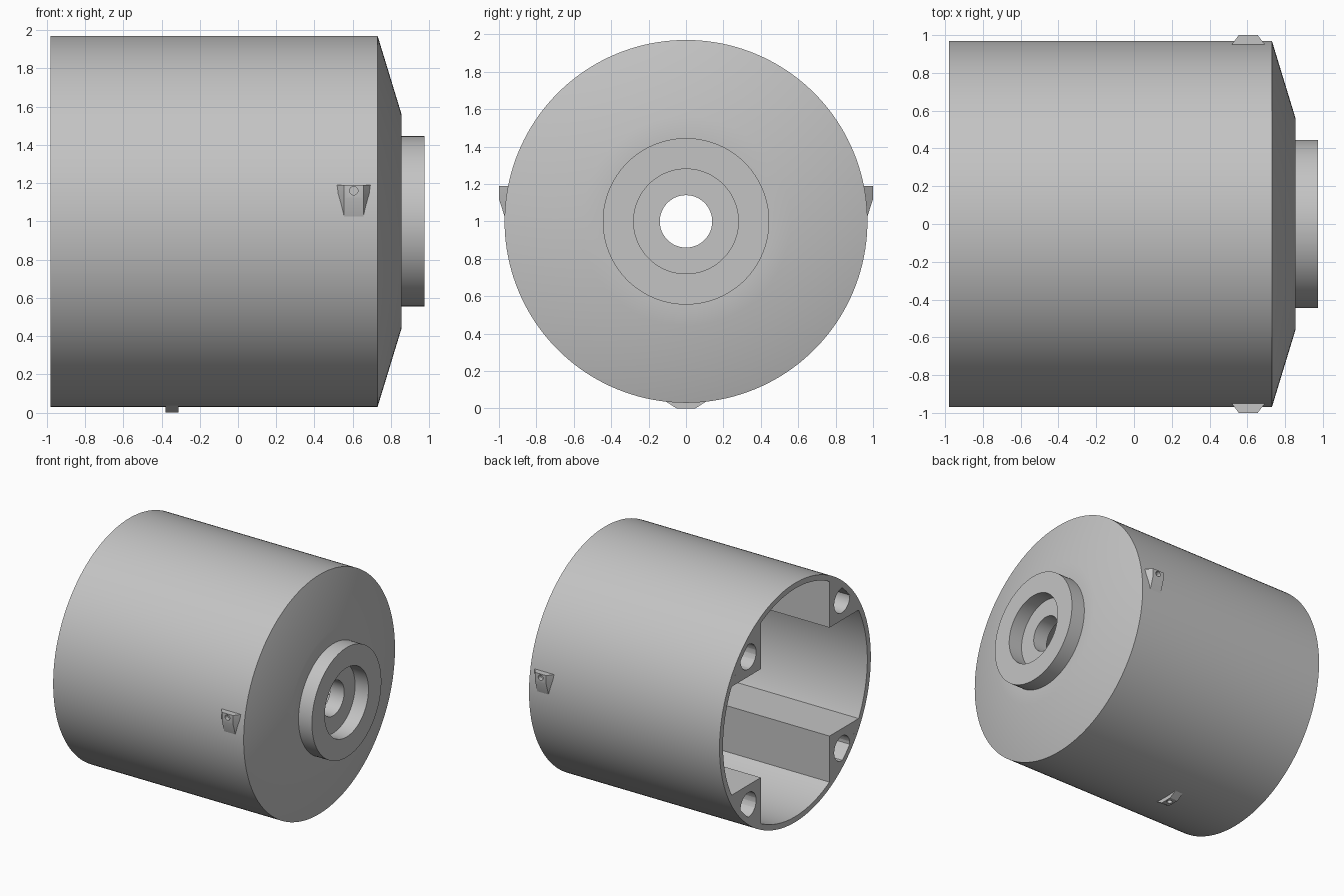
import bpy, bmesh
from math import pi, cos, sin, asin, radians
from mathutils import Matrix, Vector

if "Cube" in bpy.data.objects:
    bpy.data.objects.remove(bpy.data.objects["Cube"], do_unlink=True)

grey = bpy.data.materials.new("plain grey")
grey.use_nodes = True
grey.diffuse_color = (0.55, 0.55, 0.55, 1)
grey.node_tree.nodes["Principled BSDF"].inputs["Base Color"].default_value = grey.diffuse_color

CENTRE = Vector((0, 0, 1))
BACK, SHOULDER, NOSE, TIP = -0.98, 0.73, 0.855, 0.975
OUTER, INNER, POST = 0.97, 0.925, 0.44
SEGMENTS = 160


def finish(name, bm, smooth=True):
    bmesh.ops.recalc_face_normals(bm, faces=bm.faces)
    mesh = bpy.data.meshes.new(name)
    bm.to_mesh(mesh)
    bm.free()
    mesh.materials.append(grey)
    ob = bpy.data.objects.new(name, mesh)
    bpy.context.collection.objects.link(ob)
    if smooth:
        shade(ob)
    return ob


def activate(ob):
    bpy.ops.object.select_all(action='DESELECT')
    ob.select_set(True)
    bpy.context.view_layer.objects.active = ob


def shade(ob):
    activate(ob)
    bpy.ops.object.shade_smooth_by_angle(angle=radians(30))


def prism(points, offset):
    """Extrude a flat outline along an offset vector."""
    bm = bmesh.new()
    face = bm.faces.new([bm.verts.new(p) for p in points])
    out = bmesh.ops.extrude_face_region(bm, geom=[face], use_keep_orig=True)
    moved = [g for g in out["geom"] if isinstance(g, bmesh.types.BMVert)]
    bmesh.ops.translate(bm, verts=moved, vec=offset)
    return bm


def drill(ob, centre, axis, radius, depth):
    """Cut a round hole, centred on a point, along an axis."""
    bm = bmesh.new()
    turn = Vector(axis).to_track_quat('Z', 'Y').to_matrix().to_4x4()
    bmesh.ops.create_cone(bm, cap_ends=True, segments=32, radius1=radius, radius2=radius,
                          depth=depth, matrix=Matrix.Translation(centre) @ turn)
    cutter = finish("hole_cutter", bm, False)
    cutter.hide_render = True
    activate(ob)
    mod = ob.modifiers.new("hole", 'BOOLEAN')
    mod.operation, mod.solver, mod.object = 'DIFFERENCE', 'EXACT', cutter
    bpy.ops.object.modifier_apply(modifier=mod.name)
    bpy.data.objects.remove(cutter, do_unlink=True)
    shade(ob)


# Turned housing: thin cup, shallow cone, stepped hub with a through bore
profile = [(BACK, INNER), (BACK, OUTER), (SHOULDER, OUTER), (NOSE, 0.56), (NOSE, 0.445),
           (TIP, 0.445), (TIP, 0.28), (NOSE, 0.28), (NOSE, 0.14), (SHOULDER, 0.14),
           (SHOULDER, INNER)]
bm = bmesh.new()
ring = [bm.verts.new(CENTRE + Vector((x, 0, r))) for x, r in profile]
edges = [bm.edges.new((a, b)) for a, b in zip(ring, ring[1:] + ring[:1])]
bmesh.ops.spin(bm, geom=ring + edges, cent=CENTRE, axis=(1, 0, 0), angle=2 * pi,
               steps=SEGMENTS, use_merge=True)
bmesh.ops.remove_doubles(bm, verts=bm.verts, dist=1e-5)
finish("housing", bm)

# Four screw posts inside the corners of the cup
start = asin(POST / INNER)
arc = [start + (pi / 2 - 2 * start) * i / 20 for i in range(21)]
outline = [(POST, POST)] + [(INNER * cos(a), INNER * sin(a)) for a in arc]
for sy, side in ((1, "back"), (-1, "front")):
    for sz, level in ((1, "upper"), (-1, "lower")):
        points = [CENTRE + Vector((BACK, sy * y, sz * z)) for y, z in outline]
        post = finish(f"{level}_{side}_screw_post", prism(points, (SHOULDER - BACK, 0, 0)))
        drill(post, CENTRE + Vector((BACK, sy * 0.6, sz * 0.6)), (1, 0, 0), 0.1, 1.0)

# Side lugs: flat pad with sloping flanks that ramps down into the wall
for s, side in ((1, "back"), (-1, "front")):
    bm = bmesh.new()
    for dx in (-1, 1):
        for half, y, z in ((0.088, 0.95, 1.19), (0.05, 1.0, 1.19), (0.05, 1.0, 1.12),
                           (0.05, 0.968, 1.02), (0.088, 0.95, 1.15), (0.05, 0.95, 1.02)):
            bm.verts.new((0.605 + dx * half, s * y, z))
    bmesh.ops.convex_hull(bm, input=bm.verts)
    bmesh.ops.dissolve_limit(bm, angle_limit=0.01, verts=bm.verts, edges=bm.edges)
    lug = finish(f"{side}_lug", bm)
    drill(lug, (0.605, s, 1.16), (0, 1, 0), 0.022, 0.07)

# Small trapezoid foot under the housing
outline = [(-0.11, 0.038), (-0.05, 0), (0.05, 0), (0.11, 0.038)]
foot = finish("bottom_foot", prism([(-0.38, y, z) for y, z in outline], (0.07, 0, 0)))
drill(foot, (-0.345, 0, 0), (0, 0, 1), 0.02, 0.05)
